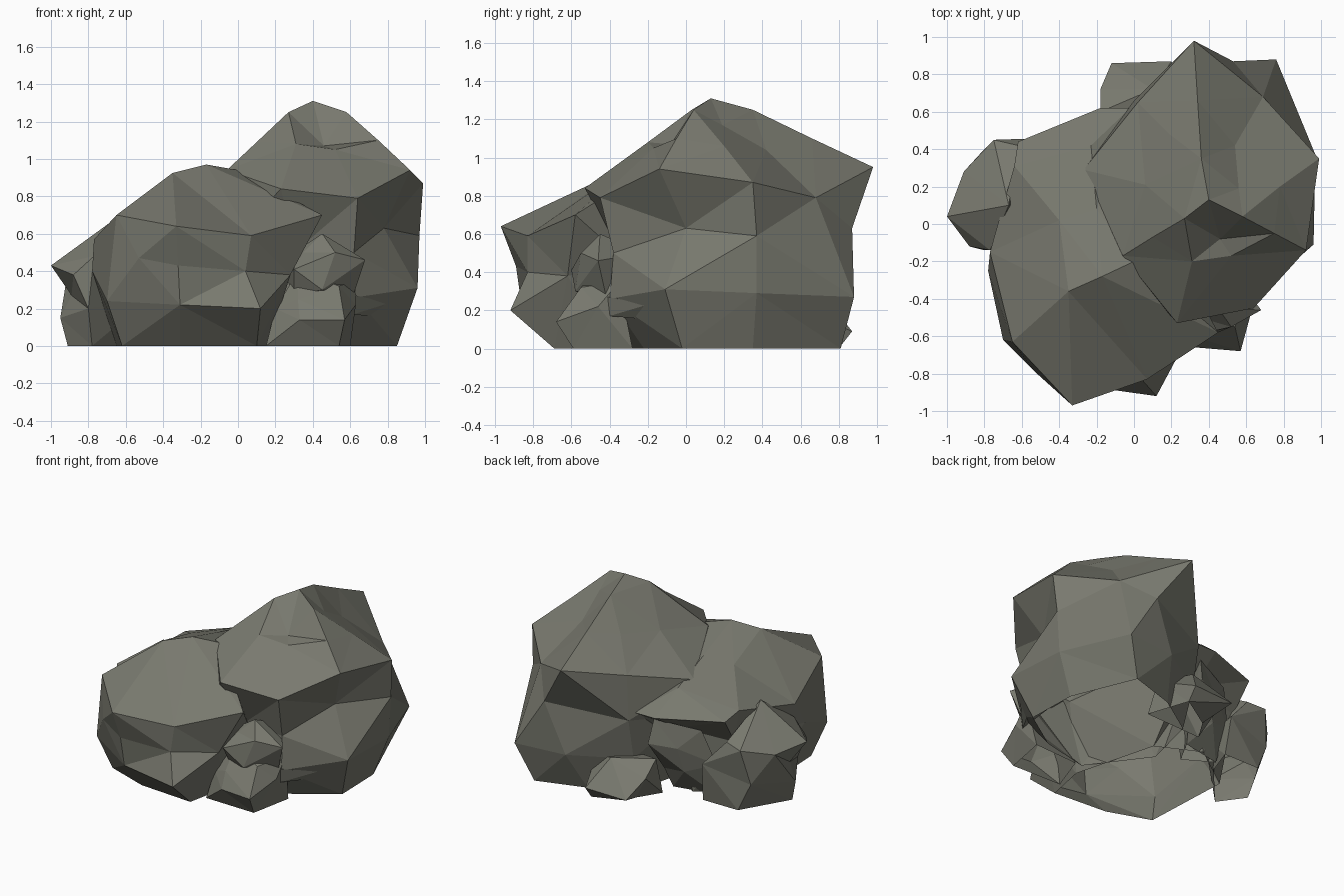
import bpy
import bmesh
from mathutils import Vector

stone = bpy.data.materials.new("olive grey stone")
stone.diffuse_color = (0.19, 0.192, 0.158, 1)


def rock(name, centre, corners):
    """Wrap facets round the corners as seen from the centre, leaving the base open."""
    c = Vector(centre)
    bm = bmesh.new()
    place = {}
    for p in corners:
        v = bm.verts.new((Vector(p) - c).normalized())
        place[v] = Vector(p)
    bmesh.ops.convex_hull(bm, input=list(bm.verts))
    bmesh.ops.recalc_face_normals(bm, faces=list(bm.faces))
    for v in bm.verts:
        v.co = place[v]
    base = [f for f in bm.faces if all(v.co.z < 0.005 for v in f.verts)]
    bmesh.ops.delete(bm, geom=base, context='FACES')
    bm.normal_update()
    me = bpy.data.meshes.new(name)
    bm.to_mesh(me)
    bm.free()
    me.materials.append(stone)
    ob = bpy.data.objects.new(name, me)
    bpy.context.collection.objects.link(ob)


# Tall boulder: crown, ridges, shoulder ring, waist, lower bulge, foot
rock("tall_boulder", (0.38, 0.2, 0.55), [
    (0.40, 0.13, 1.31), (0.27, 0.03, 1.25), (0.58, 0.04, 1.25), (0.36, 0.35, 1.25),
    (0.46, -0.08, 1.07), (0.56, 0.19, 1.17),
    (0.31, -0.20, 1.08), (0.52, -0.17, 1.05), (0.75, -0.05, 1.10), (0.10, -0.07, 1.09),
    (0.34, 0.66, 1.10), (0.54, 0.42, 1.04), (0.78, 0.20, 1.06), (0.06, 0.21, 1.02),
    (0.19, 0.48, 1.06),
    (0.32, 0.98, 0.95), (0.69, 0.68, 0.79), (0.99, 0.35, 0.87), (0.92, -0.14, 0.94),
    (0.64, -0.45, 0.79), (0.23, -0.53, 0.84), (-0.06, -0.17, 0.94),
    (-0.27, 0.29, 0.78), (0.02, 0.65, 0.87),
    (0.97, 0.37, 0.59), (0.78, 0.00, 0.63), (0.62, -0.38, 0.50), (0.30, -0.35, 0.50),
    (-0.10, -0.15, 0.50), (-0.18, 0.30, 0.50), (0.00, 0.66, 0.55),
    (0.53, 0.87, 0.63),
    (0.96, -0.11, 0.31), (0.95, 0.37, 0.29), (0.76, 0.88, 0.27), (0.38, 0.84, 0.27),
    (0.00, 0.60, 0.25), (0.63, -0.40, 0.26),
    (0.85, -0.02, 0), (0.84, 0.35, 0), (0.65, 0.81, 0), (0.30, 0.70, 0),
    (0.00, 0.50, 0), (0.55, -0.22, 0), (0.20, -0.30, 0), (-0.10, 0.10, 0)])

# Broad boulder at the front left
rock("broad_boulder", (-0.2, -0.25, 0.45), [
    (-0.17, -0.28, 0.97), (-0.35, -0.36, 0.925), (0.00, -0.20, 0.94), (-0.23, 0.42, 0.76),
    (-0.40, 0.02, 0.82), (-0.20, 0.08, 0.86),
    (-0.64, 0.31, 0.66), (-0.62, 0.44, 0.62), (-0.18, 0.62, 0.60), (-0.02, 0.62, 0.60),
    (-0.77, -0.15, 0.57),
    (-0.65, -0.63, 0.70), (-0.33, -0.97, 0.64), (0.07, -0.83, 0.59), (0.45, -0.58, 0.70),
    (-0.78, -0.25, 0.40), (-0.53, -0.79, 0.47), (-0.32, -0.89, 0.43), (0.04, -0.83, 0.40),
    (0.28, -0.62, 0.38), (0.30, -0.30, 0.45), (-0.60, 0.30, 0.42), (-0.20, 0.38, 0.45),
    (-0.70, -0.62, 0.24), (-0.31, -0.86, 0.22), (0.12, -0.92, 0.20),
    (-0.62, -0.55, 0), (-0.31, -0.66, 0), (0.10, -0.69, 0), (0.16, -0.40, 0),
    (-0.65, 0.10, 0), (-0.30, 0.35, 0), (0.00, 0.20, 0)])

# Small rock on the left
rock("left_rock", (-0.72, 0.17, 0.3), [
    (-0.67, 0.10, 0.67), (-1.00, 0.04, 0.43), (-0.91, 0.28, 0.40), (-0.75, 0.45, 0.45),
    (-0.62, 0.42, 0.47), (-0.88, -0.12, 0.38), (-0.77, -0.14, 0.48), (-0.89, 0.08, 0.27),
    (-0.95, 0.10, 0.15), (-0.80, -0.14, 0.20), (-0.80, 0.40, 0.20), (-0.48, 0.15, 0.25),
    (-0.45, 0.46, 0.28), (-0.43, 0.42, 0),
    (-0.91, 0.08, 0), (-0.78, -0.10, 0), (-0.71, 0.42, 0), (-0.50, 0.22, 0)])

# Low rocks at the back
rock("back_rock", (0.05, 0.66, 0.12), [
    (-0.12, 0.86, 0.08), (0.20, 0.87, 0.09), (-0.18, 0.72, 0.20), (-0.18, 0.60, 0.30),
    (0.10, 0.72, 0.28), (0.30, 0.60, 0.20), (0.05, 0.50, 0.25),
    (-0.05, 0.64, 0), (0.20, 0.80, 0), (-0.15, 0.48, 0), (0.30, 0.50, 0)])
rock("back_chip", (-0.25, 0.36, 0.3), [
    (-0.12, 0.54, 0.55), (-0.42, 0.42, 0.50), (-0.28, 0.50, 0.36), (-0.10, 0.58, 0.38),
    (-0.50, 0.36, 0.25), (-0.30, 0.45, 0.18), (-0.12, 0.42, 0.15), (-0.22, 0.15, 0.35),
    (-0.45, 0.30, 0), (-0.15, 0.36, 0), (-0.25, 0.18, 0)])

# Small rocks wedged in the front gap
rock("front_rock", (0.42, -0.42, 0.2), [
    (0.57, -0.68, 0.14), (0.33, -0.66, 0.14), (0.32, -0.60, 0.25), (0.63, -0.46, 0.22),
    (0.54, -0.55, 0.32), (0.32, -0.48, 0.40), (0.63, -0.35, 0.35), (0.20, -0.55, 0.20),
    (0.15, -0.58, 0), (0.54, -0.59, 0), (0.60, -0.28, 0), (0.25, -0.30, 0)])
rock("wedge_rock", (0.45, -0.4, 0.44), [
    (0.22, -0.42, 0.45), (0.30, -0.60, 0.41), (0.68, -0.46, 0.46), (0.45, -0.45, 0.60),
    (0.35, -0.50, 0.50), (0.52, -0.55, 0.50), (0.62, -0.42, 0.28), (0.30, -0.52, 0.27),
    (0.50, -0.22, 0.50), (0.45, -0.58, 0.30)])
rock("shard", (0.67, -0.28, 0.21), [
    (0.63, -0.41, 0.27), (0.81, -0.20, 0.23), (0.62, -0.40, 0.17), (0.75, -0.18, 0.15),
    (0.58, -0.18, 0.24)])
